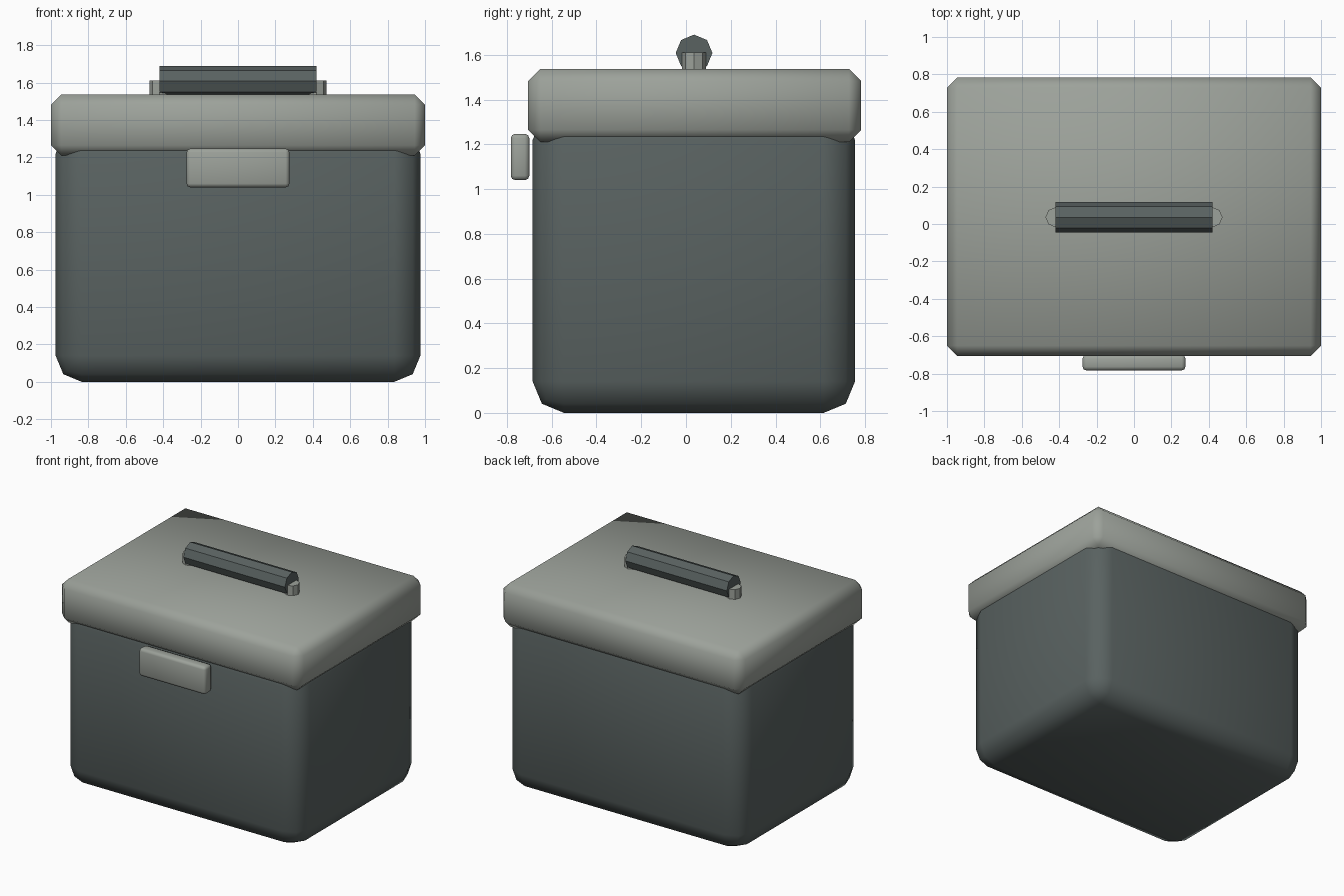
import bpy, math

if "Cube" in bpy.data.objects:
    bpy.data.objects.remove(bpy.data.objects["Cube"])


def material(name, rgb):
    m = bpy.data.materials.new(name)
    m.diffuse_color = (*rgb, 1)
    m.use_nodes = True
    m.node_tree.nodes["Principled BSDF"].inputs["Base Color"].default_value = m.diffuse_color
    return m


dark = material("dark grey", (0.100, 0.122, 0.119))
light = material("light grey", (0.335, 0.360, 0.325))


def rounded_box(name, lo, hi, width, segments, mat):
    """Smooth box between two corners with bevelled edges."""
    bpy.ops.mesh.primitive_cube_add(
        size=1, location=[(a + b) / 2 for a, b in zip(lo, hi)])
    ob = bpy.context.object
    ob.name = name
    ob.scale = [b - a for a, b in zip(lo, hi)]
    bpy.ops.object.transform_apply(location=False, rotation=False, scale=True)
    mod = ob.modifiers.new("bevel", "BEVEL")
    mod.width, mod.segments = width, segments
    bpy.ops.object.modifier_apply(modifier=mod.name)
    bpy.ops.object.shade_smooth_by_angle(angle=math.radians(60))
    ob.data.materials.append(mat)
    return ob


def octagon_rod(name, radius, length, loc, rot, mat):
    """Flat-sided eight-sided rod."""
    bpy.ops.mesh.primitive_cylinder_add(
        vertices=8, radius=radius, depth=length, location=loc, rotation=rot)
    ob = bpy.context.object
    ob.name = name
    ob.data.materials.append(mat)
    return ob


# Box body, its top tucked inside the lid
rounded_box("body", (-0.975, -0.685, 0), (0.975, 0.755, 1.36), 0.14, 2, dark)

# Overhanging lid
rounded_box("lid", (-1, -0.705, 1.21), (1, 0.783, 1.537), 0.055, 1, light)

# Front latch plate
rounded_box("latch", (-0.275, -0.783, 1.04), (0.275, -0.70, 1.247), 0.02, 2, light)

# Handle bar and its two posts
octagon_rod("handle_bar", 0.082, 0.84, (0, 0.036, 1.608), (0, math.pi / 2, 0), dark)
for side, x in (("left", -0.42), ("right", 0.42)):
    octagon_rod("handle_post_" + side, 0.053, 0.11, (x, 0.036, 1.555), (0, 0, 0), light)
